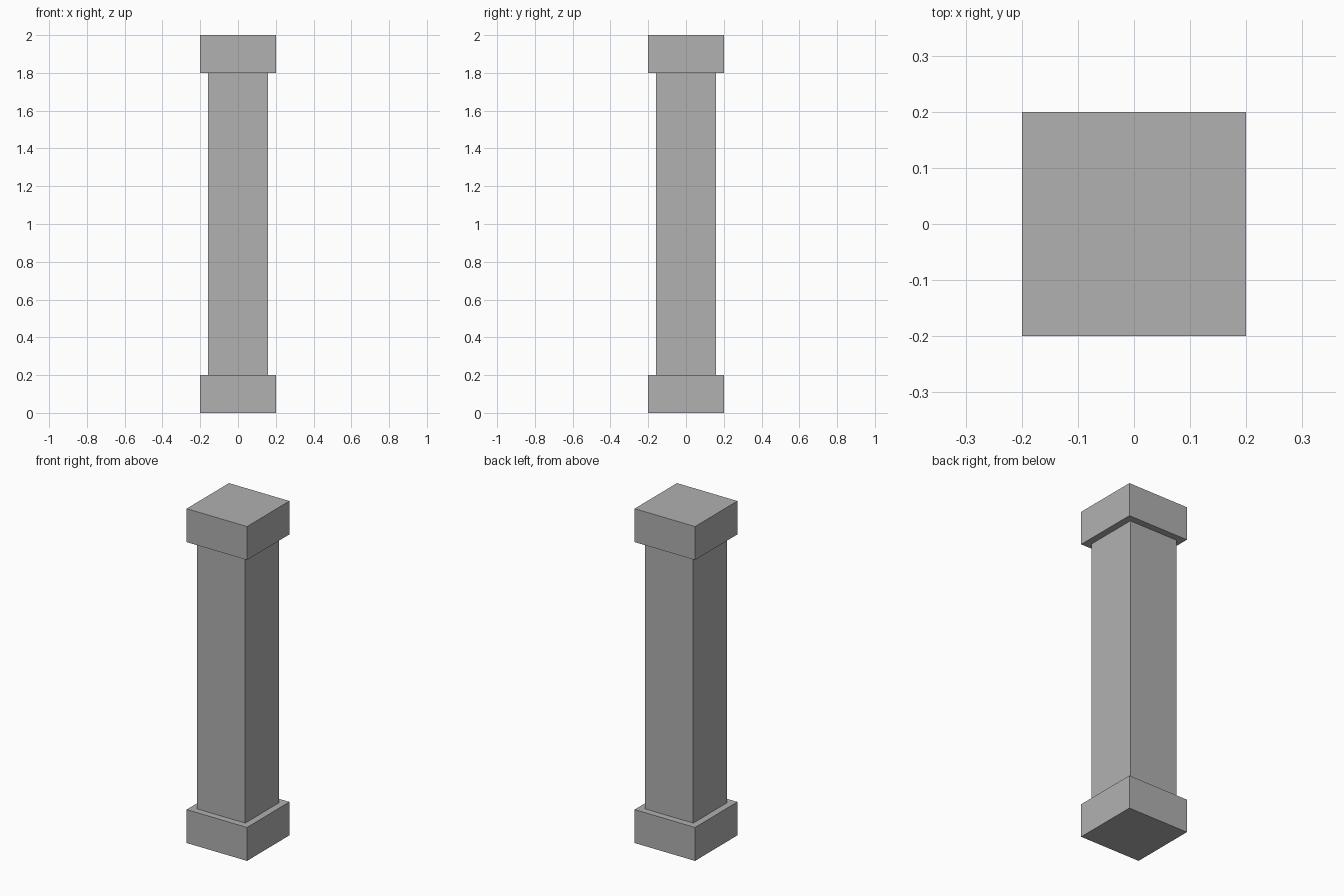
import bpy

if "Cube" in bpy.data.objects:
    bpy.data.objects.remove(bpy.data.objects["Cube"])

# Dark grey stone
stone = bpy.data.materials.new("dark_stone")
stone.diffuse_color = (0.44, 0.44, 0.44, 1)
stone.use_nodes = True
stone.node_tree.nodes["Principled BSDF"].inputs["Base Color"].default_value = stone.diffuse_color


def block(name, width, z_low, z_high):
    """Square block centred on the z axis between two heights."""
    bpy.ops.mesh.primitive_cube_add(size=1, location=(0, 0, (z_low + z_high) / 2))
    obj = bpy.context.object
    obj.name = name
    obj.scale = (width, width, z_high - z_low)
    bpy.ops.object.transform_apply(location=False, rotation=False, scale=True)
    obj.data.materials.append(stone)
    return obj


# Square base, slimmer shaft and matching capital
block("base", 0.40, 0.0, 0.2)
block("shaft", 0.32, 0.2, 1.8)
block("capital", 0.40, 1.8, 2.0)
